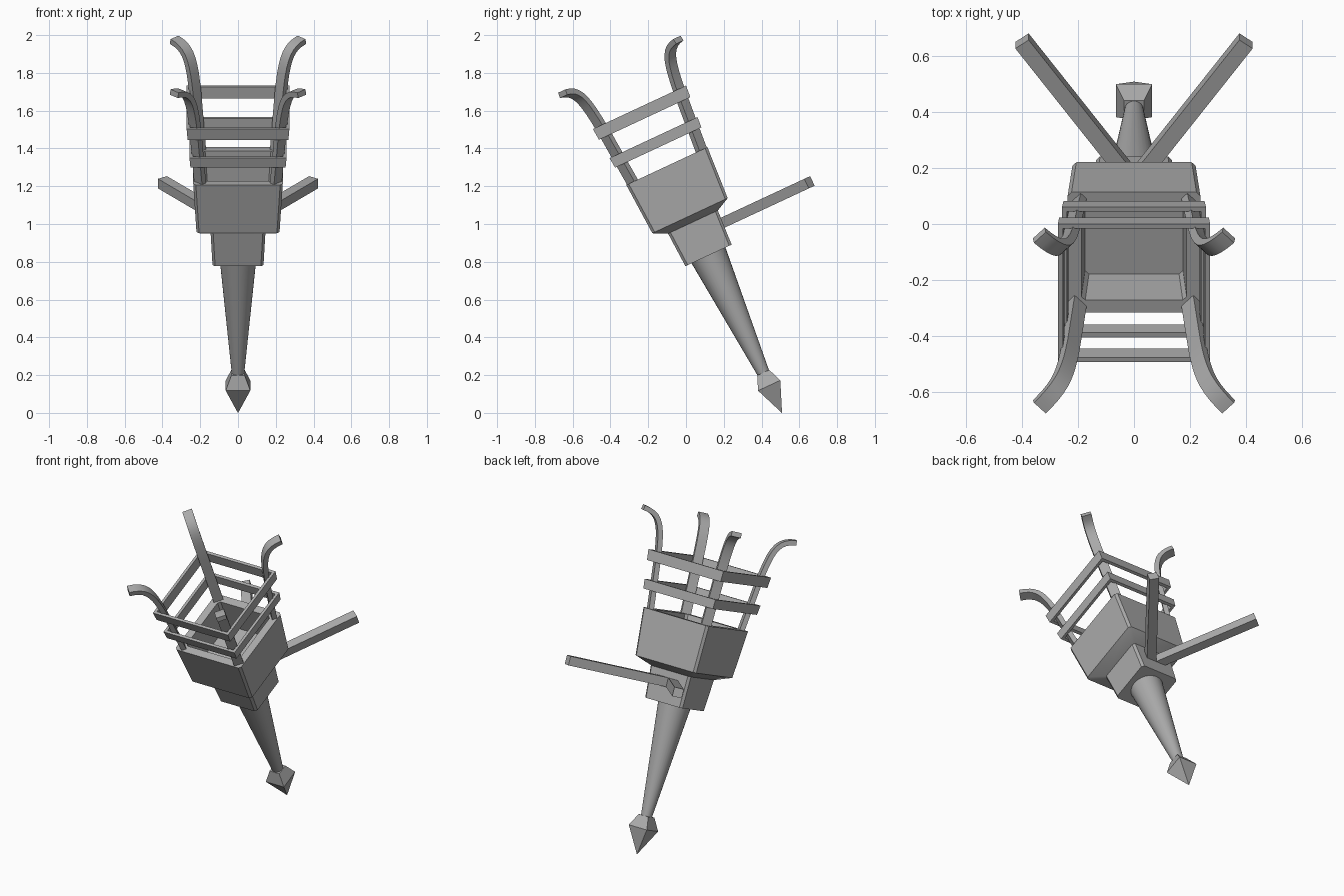
import bpy, bmesh, math
from mathutils import Matrix, Vector
from mathutils.geometry import interpolate_bezier

if "Cube" in bpy.data.objects:
    bpy.data.objects.remove(bpy.data.objects["Cube"])

# Single iron-grey material
GREY = (0.4, 0.4, 0.4, 1)
iron = bpy.data.materials.new("iron grey")
iron.use_nodes = True
iron.diffuse_color = GREY
iron.node_tree.nodes["Principled BSDF"].inputs["Base Color"].default_value = GREY

# The torch is built upright on its spike, then leaned forward
LEAN = Matrix.Translation((0, 0.508, 0)) @ Matrix.Rotation(math.radians(25), 4, "X")


def skin(name, rings, loop=False):
    """Join rings of points into a surface; cap the ends unless it loops."""
    bm = bmesh.new()
    rows = [[bm.verts.new(p) for p in ring] for ring in rings]
    pairs = list(zip(rows, rows[1:]))
    if loop:
        pairs.append((rows[-1], rows[0]))
    else:
        bm.faces.new(rows[0])
        bm.faces.new(rows[-1])
    n = len(rows[0])
    for a, b in pairs:
        for i in range(n):
            j = (i + 1) % n
            bm.faces.new((a[i], a[j], b[j], b[i]))
    bmesh.ops.remove_doubles(bm, verts=bm.verts, dist=0.0001)
    bmesh.ops.recalc_face_normals(bm, faces=bm.faces)
    mesh = bpy.data.meshes.new(name)
    bm.to_mesh(mesh)
    bm.free()
    mesh.materials.append(iron)
    obj = bpy.data.objects.new(name, mesh)
    bpy.context.collection.objects.link(obj)
    obj.matrix_world = LEAN
    bpy.ops.object.select_all(action="DESELECT")
    obj.select_set(True)
    bpy.context.view_layer.objects.active = obj
    bpy.ops.object.shade_smooth_by_angle(angle=math.radians(30))
    return obj


def square(half, z, cut=0.0):
    """Square ring, with chamfered corners when cut is given."""
    ring = []
    for sx, sy in ((1, 1), (-1, 1), (-1, -1), (1, -1)):
        corner = [(sx * half, sy * (half - cut), z), (sx * (half - cut), sy * half, z)]
        if sx * sy < 0:
            corner.reverse()
        ring += corner if cut else corner[:1]
    return ring


def circle(radius, z, n=32):
    return [(radius * math.cos(math.tau * i / n), radius * math.sin(math.tau * i / n), z)
            for i in range(n)]


# Spike, tapered handle and collar
skin("spike", [square(0.0005, 0), square(0.065, 0.16), square(0.035, 0.235)])
skin("handle", [circle(0.032, 0.22), circle(0.1, 0.93)])
skin("collar", [square(0.135, 0.92, 0.014), square(0.146, 1.13, 0.014)])

# Hollow fire box with a thick rim
skin("fire_box", [square(half, z, 0.014) for half, z in
                  ((0.146, 1.115), (0.22, 1.152), (0.237, 1.442), (0.188, 1.442), (0.175, 1.25))])

# Hoops around the basket
for name, half, low, high in (("lower_hoop", 0.252, 1.55, 1.608), ("upper_hoop", 0.267, 1.72, 1.785)):
    skin(name, [square(half, low), square(half + 0.005, high),
                square(half - 0.013, high), square(half - 0.018, low)], loop=True)

# Four corner straps curling outwards on the diagonals
curl = interpolate_bezier((0.226, 1.76), (0.245, 1.95), (0.262, 2.01), (0.338, 2.022), 10)
path = [Vector((0.197, 1.39))] + [Vector((p[0], p[1])) for p in curl]
for side, sx in (("left", 1), ("right", -1)):
    for end, sy in (("front", -1), ("back", 1)):
        across = Vector((sx, -sy, 0)).normalized() * 0.03
        rings = []
        for i, p in enumerate(path):
            d = path[min(i + 1, len(path) - 1)] - path[max(i - 1, 0)]
            # the diagonal run is longer than the sideways offset
            normal = Vector((sx * d.y, sy * d.y, -2 * d.x)).normalized() * 0.015
            c = Vector((sx * p.x, sy * p.x, p.y))
            rings.append([c + across + normal, c - across + normal,
                          c - across - normal, c + across - normal])
        skin(f"{end}_{side}_strap", rings)

# Two wall brackets spreading from the back of the collar
for side, sx in (("left", 1), ("right", -1)):
    start, stop = Vector((sx * 0.02, 0.12, 1.045)), Vector((sx * 0.4, 0.648, 1.045))
    run = (stop - start).normalized()
    wide, tall = run.cross(Vector((0, 0, 1))) * 0.029, Vector((0, 0, 0.028))
    skin(f"{side}_bracket", [[c + wide + tall, c - wide + tall, c - wide - tall, c + wide - tall]
                             for c in (start, stop)])
